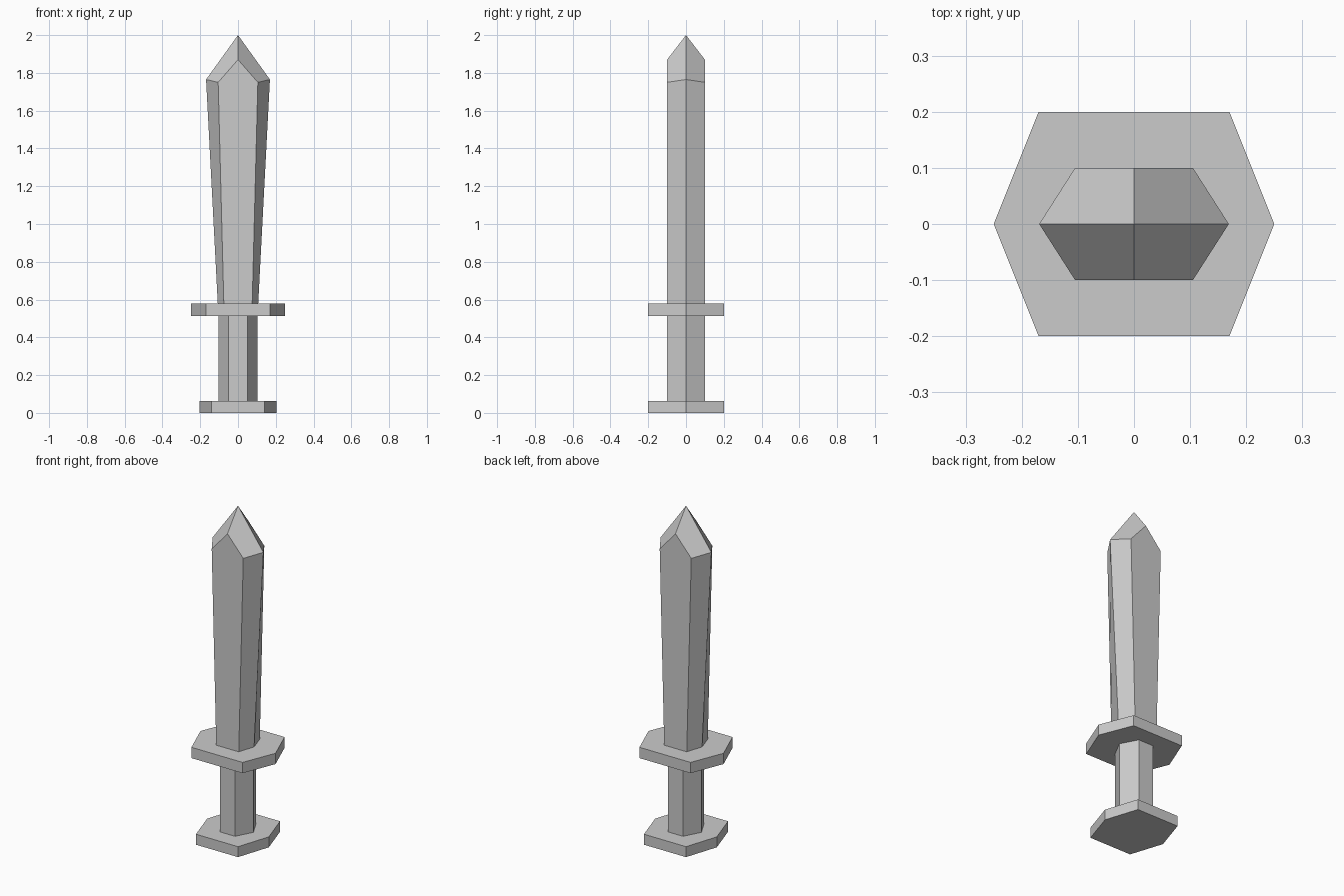
import bpy
import bmesh

if "Cube" in bpy.data.objects:
    bpy.data.objects.remove(bpy.data.objects["Cube"])


def make_object(name, bm):
    bmesh.ops.recalc_face_normals(bm, faces=bm.faces)
    mesh = bpy.data.meshes.new(name)
    bm.to_mesh(mesh)
    bm.free()
    obj = bpy.data.objects.new(name, mesh)
    bpy.context.collection.objects.link(obj)
    return obj


def hex_ring(bm, point_x, flat_x, half_y, z_point, z_flat):
    """Stretched hexagon: points on the x axis, flats facing front and back."""
    outline = [(point_x, 0), (flat_x, half_y), (-flat_x, half_y),
               (-point_x, 0), (-flat_x, -half_y), (flat_x, -half_y)]
    return [bm.verts.new((x, y, z_flat if y else z_point)) for x, y in outline]


def hex_prism(name, point_x, flat_x, half_y, z0, z1):
    bm = bmesh.new()
    low = hex_ring(bm, point_x, flat_x, half_y, z0, z0)
    high = hex_ring(bm, point_x, flat_x, half_y, z1, z1)
    bm.faces.new(low)
    bm.faces.new(high)
    for i in range(6):
        j = (i + 1) % 6
        bm.faces.new((low[i], low[j], high[j], high[i]))
    return make_object(name, bm)


# Hilt: pommel, grip and crossguard
hex_prism("pommel", 0.205, 0.14, 0.2, 0.0, 0.063)
hex_prism("grip", 0.103, 0.05, 0.1, 0.063, 0.513)
hex_prism("crossguard", 0.25, 0.17, 0.2, 0.513, 0.578)

# Blade: widens upwards, then four bevels meet at the tip
bm = bmesh.new()
low = hex_ring(bm, 0.107, 0.075, 0.1, 0.578, 0.578)
high = hex_ring(bm, 0.169, 0.105, 0.1, 1.765, 1.75)
peaks = {1: bm.verts.new((0, 0.1, 1.87)), 4: bm.verts.new((0, -0.1, 1.87))}
tip = bm.verts.new((0, 0, 2.0))
bm.faces.new(low)
for i in range(6):
    j = (i + 1) % 6
    if i in peaks:  # broad front and back faces
        bm.faces.new((low[i], low[j], high[j], peaks[i], high[i]))
        bm.faces.new((high[i], peaks[i], tip, high[i - 1]))
        bm.faces.new((peaks[i], high[j], high[(j + 1) % 6], tip))
    else:           # bevelled cutting sides
        bm.faces.new((low[i], low[j], high[j], high[i]))
make_object("blade", bm)
